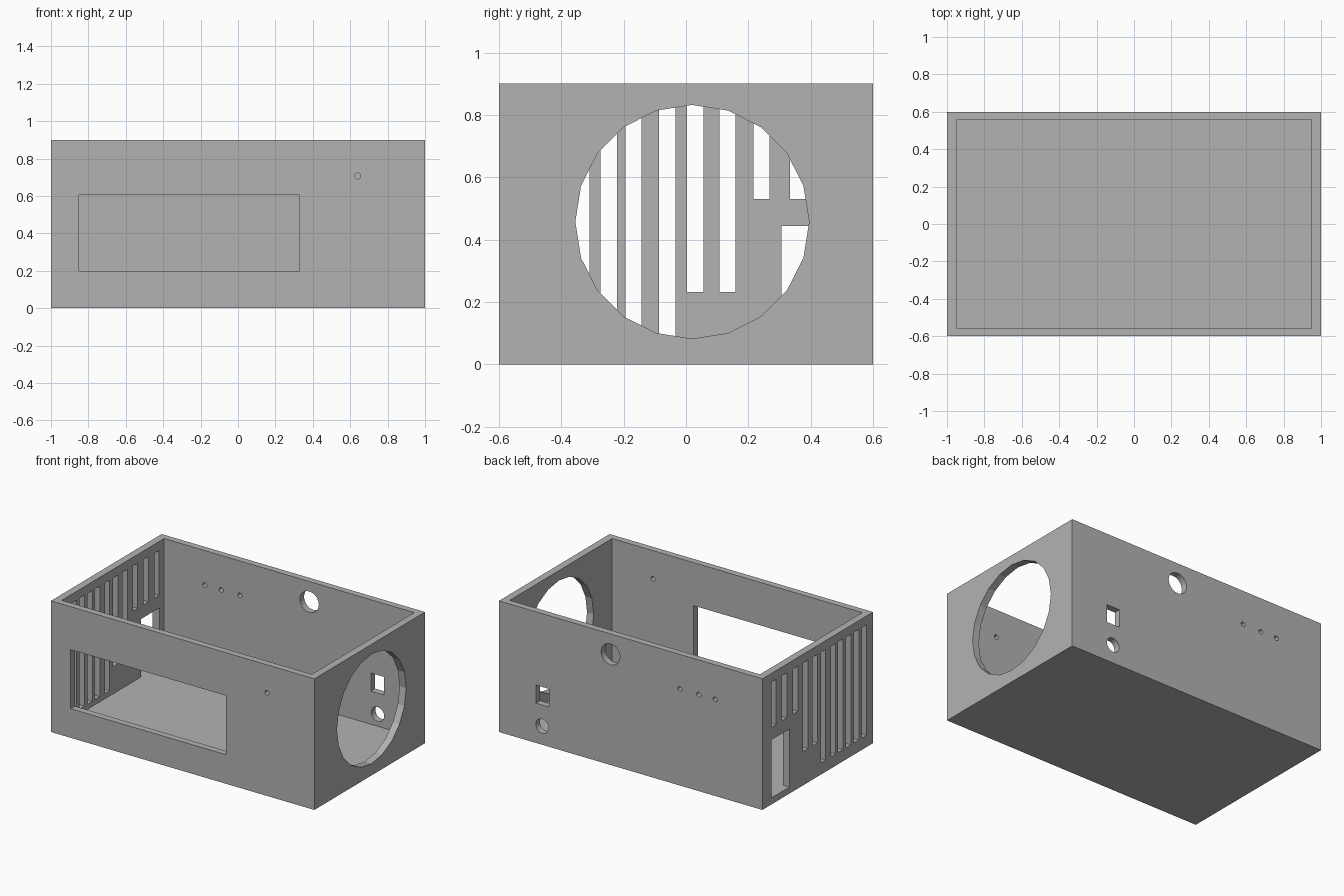
import bpy
import bmesh
from mathutils import Matrix, Vector

old = bpy.data.objects.get("Cube")
if old:
    bpy.data.objects.remove(old, do_unlink=True)

# Plain grey plastic
grey = bpy.data.materials.new("grey_plastic")
grey.use_nodes = True
colour = (0.45, 0.45, 0.45, 1)
grey.diffuse_color = colour
grey.node_tree.nodes["Principled BSDF"].inputs["Base Color"].default_value = colour


def add_box(bm, low, high):
    low, high = Vector(low), Vector(high)
    size = Matrix.Diagonal((*(high - low), 1))
    bmesh.ops.create_cube(bm, size=1, matrix=Matrix.Translation((low + high) / 2) @ size)


def add_drill(bm, centre, radius, axis):
    turn = Matrix.Rotation(1.5707963, 4, "Y" if axis == "X" else "X")
    bmesh.ops.create_cone(bm, cap_ends=True, segments=20, radius1=radius, radius2=radius,
                          depth=0.2, matrix=Matrix.Translation(centre) @ turn)


def make_object(name, bm):
    mesh = bpy.data.meshes.new(name)
    bm.to_mesh(mesh)
    bm.free()
    mesh.materials.append(grey)
    obj = bpy.data.objects.new(name, mesh)
    bpy.context.collection.objects.link(obj)
    return obj


def cut(target, cutter):
    cutter.hide_render = True
    mod = target.modifiers.new("cut", "BOOLEAN")
    mod.operation = "DIFFERENCE"
    mod.solver = "EXACT"
    mod.object = cutter
    bpy.context.view_layer.objects.active = target
    bpy.ops.object.modifier_apply(modifier=mod.name)
    bpy.data.objects.remove(cutter, do_unlink=True)


# Open-topped enclosure
WALL = 0.045
bm = bmesh.new()
add_box(bm, (-1, -0.6, 0), (1, 0.6, 0.9))
case = make_object("enclosure", bm)

bm = bmesh.new()
add_box(bm, (-0.95, -0.6 + WALL, WALL), (0.95, 0.6 - WALL, 1.1))
cut(case, make_object("cavity_cutter", bm))

bm = bmesh.new()
# Front: display window and indicator hole
add_box(bm, (-0.85, -0.7, 0.2), (0.33, -0.5, 0.605))
add_drill(bm, (0.64, -0.6, 0.707), 0.016, "Y")

# Left side: large fan opening
add_drill(bm, (1, 0.02, 0.457), 0.375, "X")

# Back: cable hole, switch cutout, jack hole, indicator holes
add_drill(bm, (0.153, 0.6, 0.76), 0.072, "Y")
add_box(bm, (0.62, 0.5, 0.273), (0.72, 0.7, 0.397))
add_drill(bm, (0.672, 0.6, 0.128), 0.049, "Y")
for x in (-0.374, -0.517, -0.641):
    add_drill(bm, (x, 0.6, 0.663), 0.016, "Y")

# Right side: vent slots of three lengths, and socket cutout
slots = {0.53: (0.476, 0.36, 0.242),
         0.232: (0.133, 0.03),
         0.08: (-0.06, -0.168, -0.248, -0.335, -0.42, -0.505)}
for bottom, centres in slots.items():
    for y in centres:
        add_box(bm, (-1.1, y - 0.026, bottom), (-0.9, y + 0.026, 0.84))
add_box(bm, (-1.1, 0.306, WALL), (-0.9, 0.503, 0.443))
cut(case, make_object("opening_cutter", bm))
